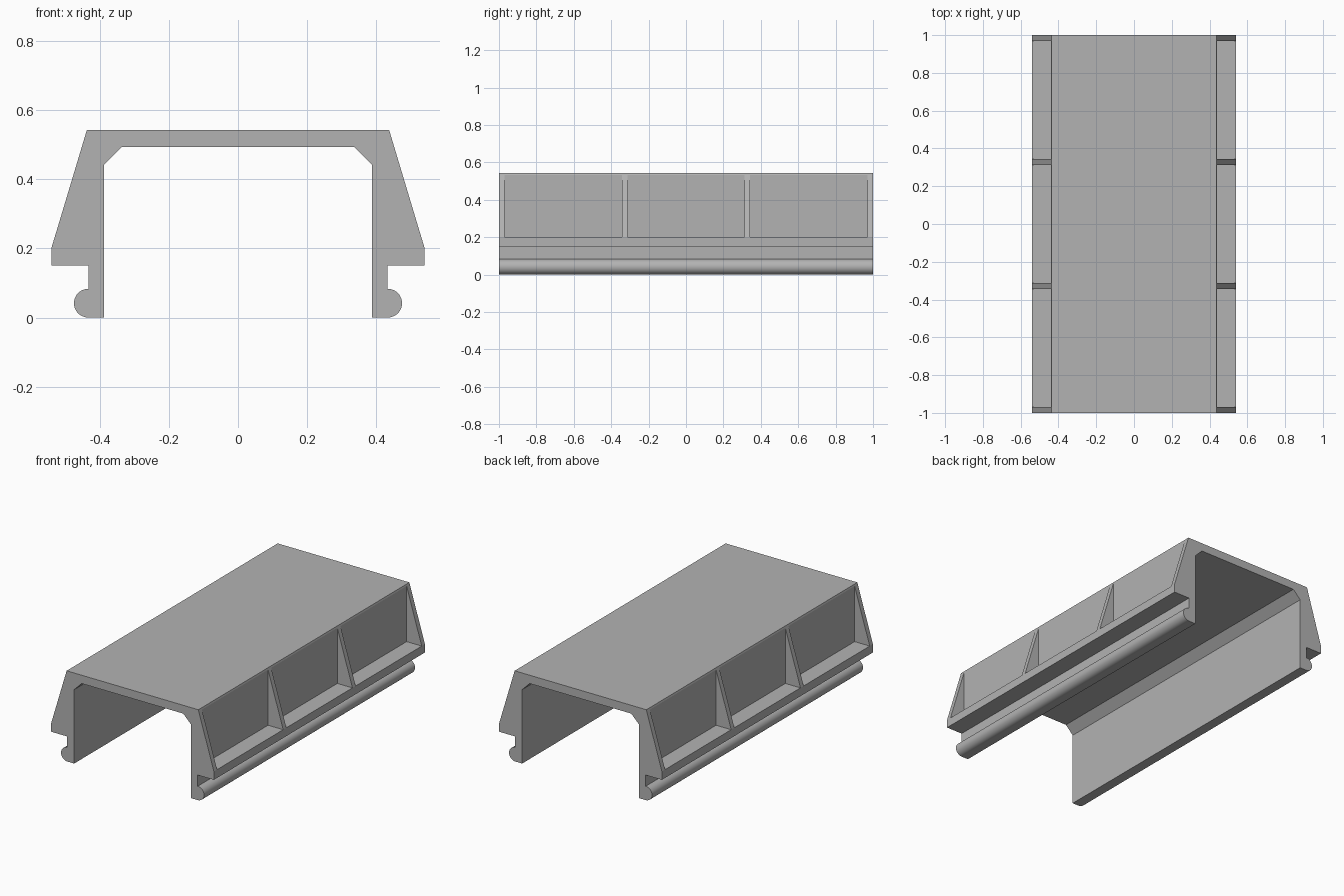
import bpy, bmesh, math

if "Cube" in bpy.data.objects:
    bpy.data.objects.remove(bpy.data.objects["Cube"])

grey = bpy.data.materials.new("plain grey")
grey.use_nodes = True
colour = (0.45, 0.45, 0.45, 1)
grey.diffuse_color = colour
grey.node_tree.nodes["Principled BSDF"].inputs["Base Color"].default_value = colour

LENGTH, RIB, BAYS = 2.0, 0.03, 3
TOP, SHELF = 0.543, 0.2
WALL, BEAD = 0.433, 0.0415


def extrude(name, profile, y0, y1):
    """Extrude an x-z outline along y into a closed solid."""
    bm = bmesh.new()
    face = bm.faces.new([bm.verts.new((x, y0, z)) for x, z in profile])
    moved = bmesh.ops.extrude_face_region(bm, geom=[face], use_keep_orig=True)
    verts = [v for v in moved["geom"] if isinstance(v, bmesh.types.BMVert)]
    bmesh.ops.translate(bm, verts=verts, vec=(0, y1 - y0, 0))
    bmesh.ops.recalc_face_normals(bm, faces=bm.faces)
    mesh = bpy.data.meshes.new(name)
    bm.to_mesh(mesh)
    bm.free()
    mesh.materials.append(grey)
    ob = bpy.data.objects.new(name, mesh)
    bpy.context.collection.objects.link(ob)
    return ob


# Half outline: inner chamfer, leg, round bead, shelf and sloping side
half = [(0.337, 0.493), (0.387, 0.443), (0.387, 0)]
for i in range(25):
    a = math.pi * (i / 24 - 0.5)
    half.append((WALL + BEAD * math.cos(a), BEAD + BEAD * math.sin(a)))
half += [(WALL, 0.15), (0.54, 0.15), (0.54, SHELF), (0.437, TOP)]
outline = half + [(-x, z) for x, z in reversed(half)]
cover = extrude("channel_cover", outline, -LENGTH / 2, LENGTH / 2)

# Side pockets, leaving thin ribs between them
pitch = (LENGTH - RIB) / BAYS
for side in (-1, 1):
    for i in range(BAYS):
        y = -LENGTH / 2 + RIB + i * pitch
        shape = [(0.44, SHELF), (0.6, SHELF), (0.6, 0.6), (0.44, 0.6)]
        cutter = extrude("pocket_cutter", [(side * x, z) for x, z in shape],
                         y, y + pitch - RIB)
        cutter.hide_render = True
        mod = cover.modifiers.new("pocket", 'BOOLEAN')
        mod.operation, mod.solver, mod.object = 'DIFFERENCE', 'EXACT', cutter
        bpy.context.view_layer.objects.active = cover
        bpy.ops.object.modifier_apply(modifier=mod.name)
        bpy.data.objects.remove(cutter)

# Smooth only the round beads
bpy.ops.object.select_all(action='DESELECT')
cover.select_set(True)
bpy.context.view_layer.objects.active = cover
bpy.ops.object.shade_smooth_by_angle(angle=math.radians(10))
